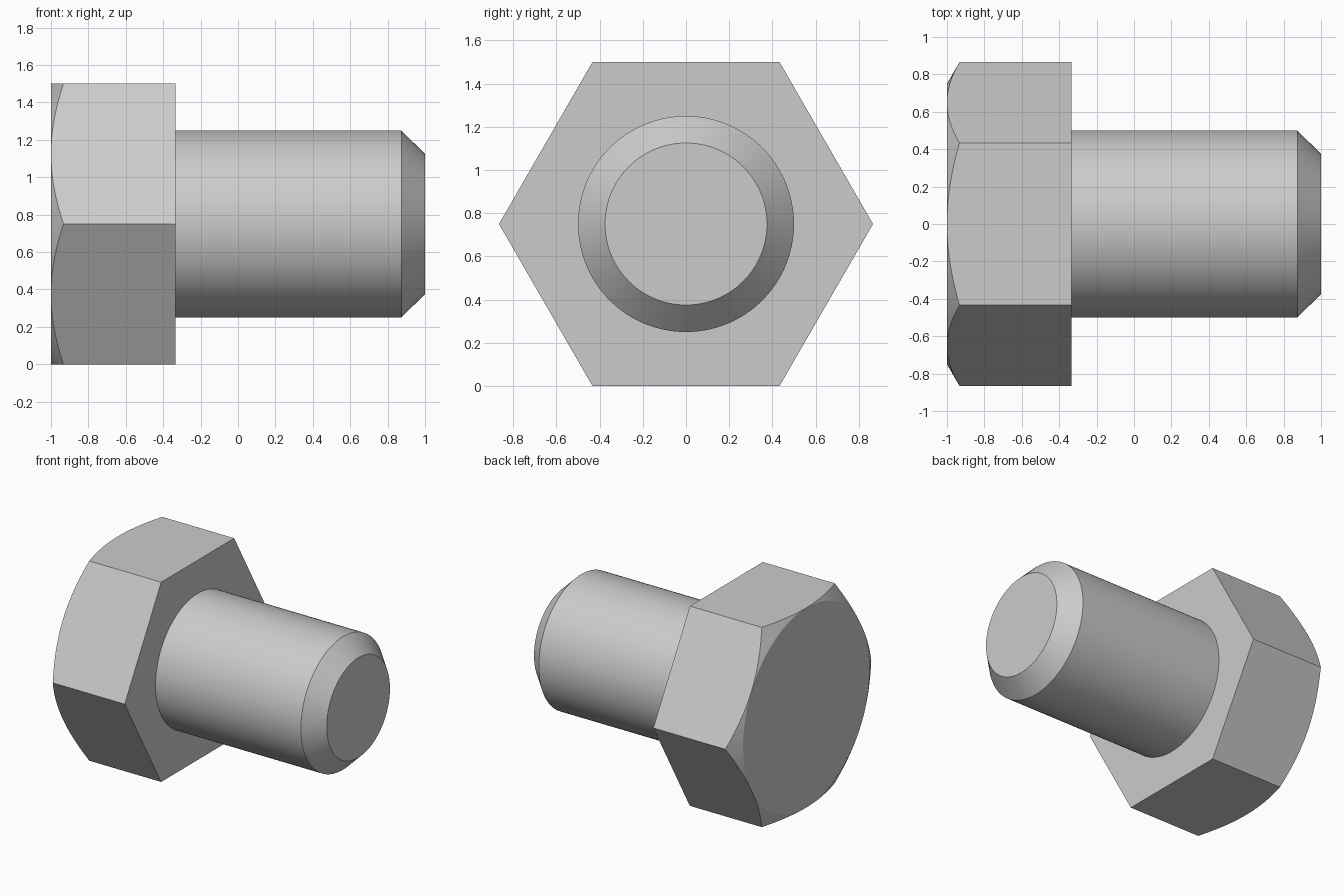
import bpy
import bmesh
from math import cos, sin, tan, pi, radians

cube = bpy.data.objects.get("Cube")
if cube:
    bpy.data.objects.remove(cube, do_unlink=True)

SEGMENTS = 144
AXIS_Z = 0.75        # height of the bolt axis
APOTHEM = 0.75       # half the distance across the flats
HEAD_BASE = -0.335   # x of the bearing face

steel = bpy.data.materials.new("grey steel")
steel.use_nodes = True
grey = (0.6, 0.6, 0.6, 1)
steel.diffuse_color = grey
steel.node_tree.nodes["Principled BSDF"].inputs["Base Color"].default_value = grey


def circle(radius, x):
    return lambda i: (radius, x)


def hex_radius(i):
    side = SEGMENTS // 6
    return APOTHEM / cos((i % side) / side * pi / 3 - pi / 6)


def hex_chamfer(i):
    # where the 30 degree cone meets the hexagonal sides
    r = hex_radius(i)
    return r, -1 + (r - APOTHEM) * tan(radians(30))


def hex_base(i):
    return hex_radius(i), HEAD_BASE


def loft(name, sections):
    """Skin closed sections strung along the x axis and cap both ends."""
    bm = bmesh.new()
    rings = []
    for section in sections:
        ring = []
        for i in range(SEGMENTS):
            r, x = section(i)
            a = 2 * pi * i / SEGMENTS
            ring.append(bm.verts.new((x, r * cos(a), AXIS_Z + r * sin(a))))
        rings.append(ring)
    for lower, upper in zip(rings, rings[1:]):
        for i in range(SEGMENTS):
            j = (i + 1) % SEGMENTS
            bm.faces.new((lower[i], lower[j], upper[j], upper[i]))
    bm.faces.new(rings[0])
    bm.faces.new(rings[-1])
    bmesh.ops.remove_doubles(bm, verts=bm.verts, dist=1e-5)
    # join the coplanar strips into single flats
    bmesh.ops.dissolve_limit(bm, angle_limit=radians(0.1),
                             verts=bm.verts, edges=bm.edges)
    bmesh.ops.recalc_face_normals(bm, faces=bm.faces)
    mesh = bpy.data.meshes.new(name)
    bm.to_mesh(mesh)
    bm.free()
    mesh.materials.append(steel)
    obj = bpy.data.objects.new(name, mesh)
    bpy.context.collection.objects.link(obj)
    bpy.ops.object.select_all(action="DESELECT")
    obj.select_set(True)
    bpy.context.view_layer.objects.active = obj
    bpy.ops.object.shade_smooth_by_angle(angle=radians(20))
    return obj


# Hexagonal head with a conical chamfer on its outer face
loft("hex_head", [circle(APOTHEM, -1), hex_chamfer, hex_base])

# Plain shank with a bevelled tip, seated slightly inside the head
loft("shank", [circle(0.5, HEAD_BASE - 0.1), circle(0.5, 0.873), circle(0.375, 1)])
